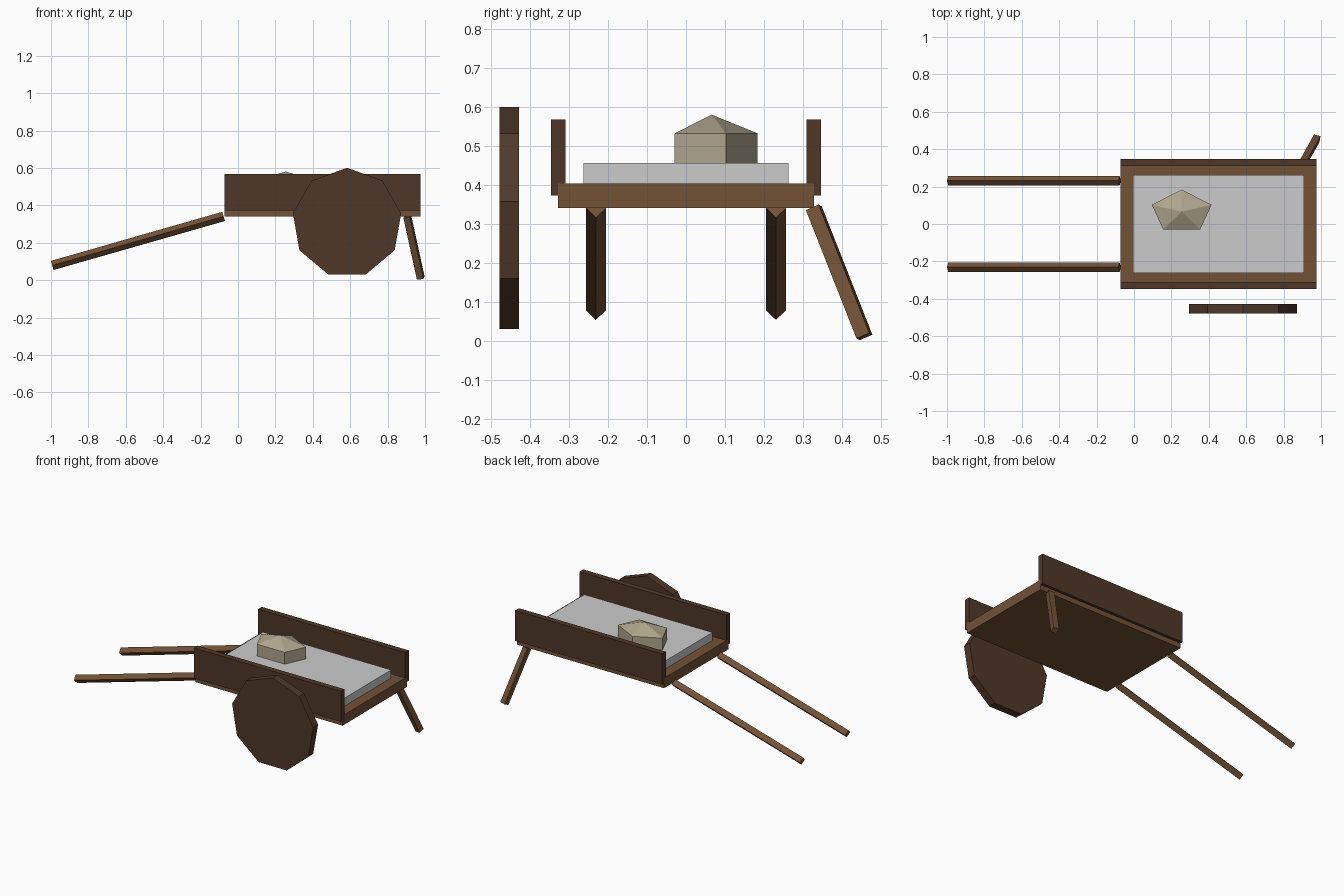
import bpy, math
from mathutils import Matrix, Vector

if "Cube" in bpy.data.objects:
    bpy.data.objects.remove(bpy.data.objects["Cube"])


def material(name, rgb):
    m = bpy.data.materials.new(name)
    m.diffuse_color = (*rgb, 1)
    m.use_nodes = True
    m.node_tree.nodes["Principled BSDF"].inputs["Base Color"].default_value = m.diffuse_color
    return m


wood = material("wood", (0.17, 0.085, 0.037))
dark_wood = material("dark_wood", (0.078, 0.039, 0.022))
stone = material("stone", (0.43, 0.38, 0.27))


def finish(name, mat):
    ob = bpy.context.object
    ob.name = name
    if mat:
        ob.data.materials.append(mat)
    return ob


def box(name, lo, hi, mat=None):
    lo, hi = Vector(lo), Vector(hi)
    bpy.ops.mesh.primitive_cube_add(size=1)
    ob = finish(name, mat)
    ob.data.transform(Matrix.Translation((lo + hi) / 2) @ Matrix.Diagonal((*(hi - lo), 1)))
    return ob


def beam(name, a, b, side, face_dir, mat):
    """Square bar from a to b with one face turned towards face_dir."""
    a, b = Vector(a), Vector(b)
    d = (b - a).normalized()
    n = Vector(face_dir)
    n = (n - d * n.dot(d)).normalized()
    frame = Matrix((n, d.cross(n), d)).transposed().to_4x4()
    bpy.ops.mesh.primitive_cube_add(size=1)
    ob = finish(name, mat)
    ob.data.transform(Matrix.Translation((a + b) / 2) @ frame
                      @ Matrix.Diagonal((side, side, (b - a).length, 1)))
    return ob


# Cart bed and the slab lying on it
box("bed", (-0.073, -0.328, 0.341), (0.977, 0.328, 0.405), wood)
box("load_slab", (-0.005, -0.263, 0.405), (0.91, 0.263, 0.457))

# Side boards and pull handles, one per side
for s, label in ((-1, "right"), (1, "left")):
    y0, y1 = sorted((s * 0.309, s * 0.347))
    box(label + "_side_board", (-0.073, y0, 0.373), (0.977, y1, 0.569), dark_wood)
    beam(label + "_handle", (-0.993, s * 0.231, 0.079), (-0.077, s * 0.231, 0.341),
         0.036, (0.285 * -0.69, 1, 0.69 * 1.38), wood).name = label + "_handle"

# The single nine-sided wheel, point up
bpy.ops.mesh.primitive_cylinder_add(vertices=9, radius=0.294, depth=0.05)
wheel = finish("wheel", dark_wood)
wheel.data.transform(Matrix.Translation((0.583, -0.454, 0.307))
                     @ Matrix.Rotation(math.radians(90), 4, 'X'))

# Splayed prop leg
beam("prop_leg", (0.905, 0.328, 0.341), (0.977, 0.458, 0.0115), 0.036,
     (1, -0.18, 0), wood)

# Five-sided stone: prism with a pointed top
for name, end_radius, z0, z1 in (("stone_base", 1, 0.457, 0.533),
                                 ("stone_top", 0, 0.533, 0.581)):
    bpy.ops.mesh.primitive_cone_add(vertices=5, radius1=1, radius2=end_radius, depth=1)
    ob = finish(name, stone)
    ob.data.transform(Matrix.Translation((0.255, 0.066, (z0 + z1) / 2))
                      @ Matrix.Diagonal((0.168, 0.118, z1 - z0, 1)))
